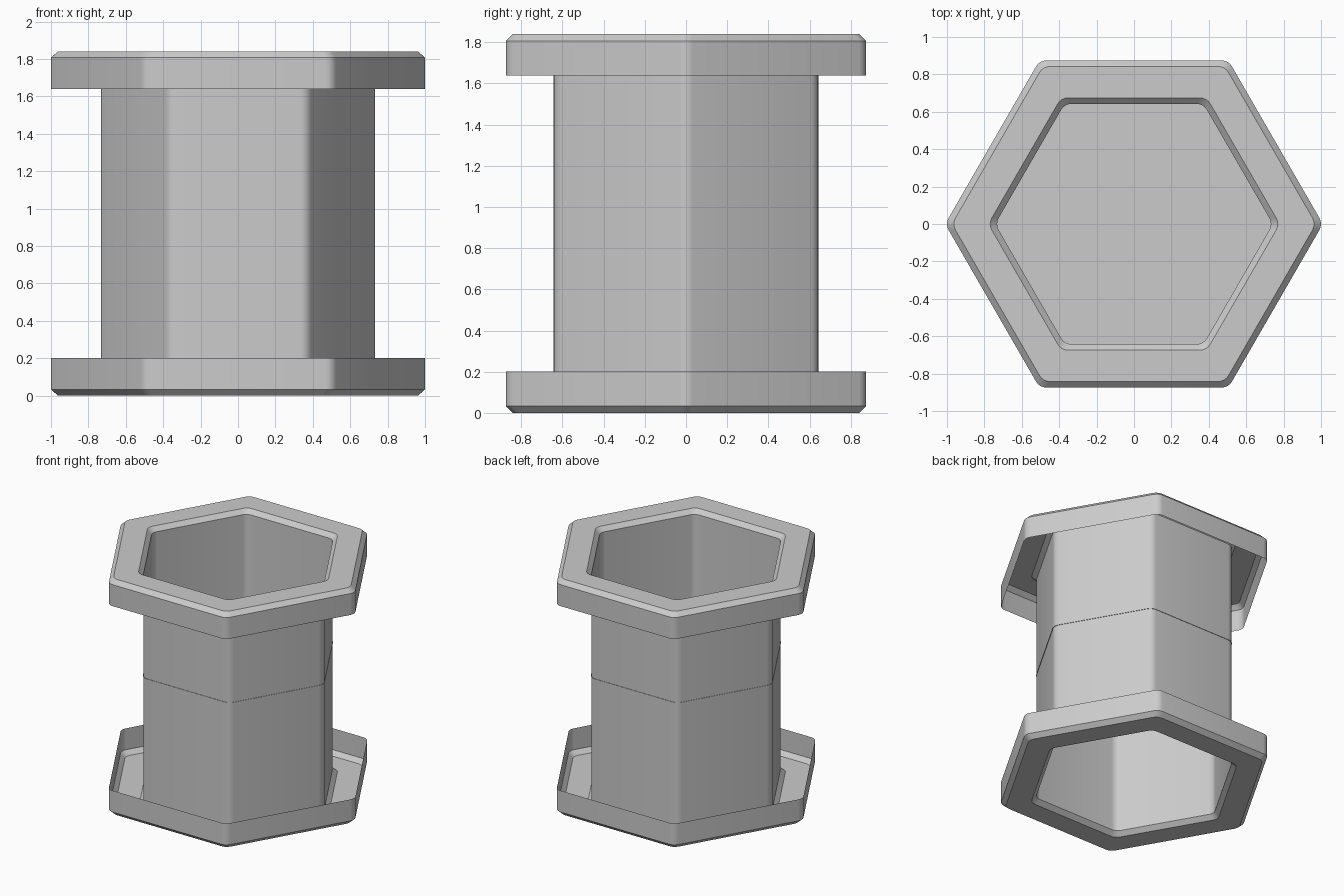
import bpy, bmesh
from math import cos, sin, radians

if "Cube" in bpy.data.objects:
    bpy.data.objects.remove(bpy.data.objects["Cube"])

HEIGHT = 1.84
CORNER = 0.065   # corner rounding radius
STEPS = 4        # segments per rounded corner


def hex_ring(bm, size, z):
    """Rounded hexagon with sharp circumradius `size`, points along x."""
    d = size - CORNER / cos(radians(30))
    ring = []
    for k in range(6):
        c = radians(60 * k)
        for s in range(STEPS + 1):
            a = c + radians(-30 + 60 * s / STEPS)
            ring.append(bm.verts.new((d * cos(c) + CORNER * cos(a),
                                      d * sin(c) + CORNER * sin(a), z)))
    return ring


def finish(bm, name):
    mesh = bpy.data.meshes.new(name)
    bm.to_mesh(mesh)
    bm.free()
    obj = bpy.data.objects.new(name, mesh)
    bpy.context.collection.objects.link(obj)
    bpy.ops.object.select_all(action='DESELECT')
    obj.select_set(True)
    bpy.context.view_layer.objects.active = obj
    bpy.ops.object.shade_smooth_by_angle(angle=radians(30))
    return obj


# Thin shell: open-backed flange, chamfered mouth, tube, mirrored flange
half = [(1.01, 1.64), (1.01, 1.807), (0.973, HEIGHT),
        (0.779, HEIGHT), (0.742, 1.807)]
profile = half + [(r, HEIGHT - z) for r, z in reversed(half)]
bm = bmesh.new()
rings = [hex_ring(bm, r, z) for r, z in profile]
for a, b in zip(rings, rings[1:]):
    n = len(a)
    for i in range(n):
        j = (i + 1) % n
        bm.faces.new((a[i], a[j], b[j], b[i]))
finish(bm, "flanged_tube")

# Flat divider closing the tube near mid height
bm = bmesh.new()
bm.faces.new(hex_ring(bm, 0.746, 1.02))
finish(bm, "divider")
